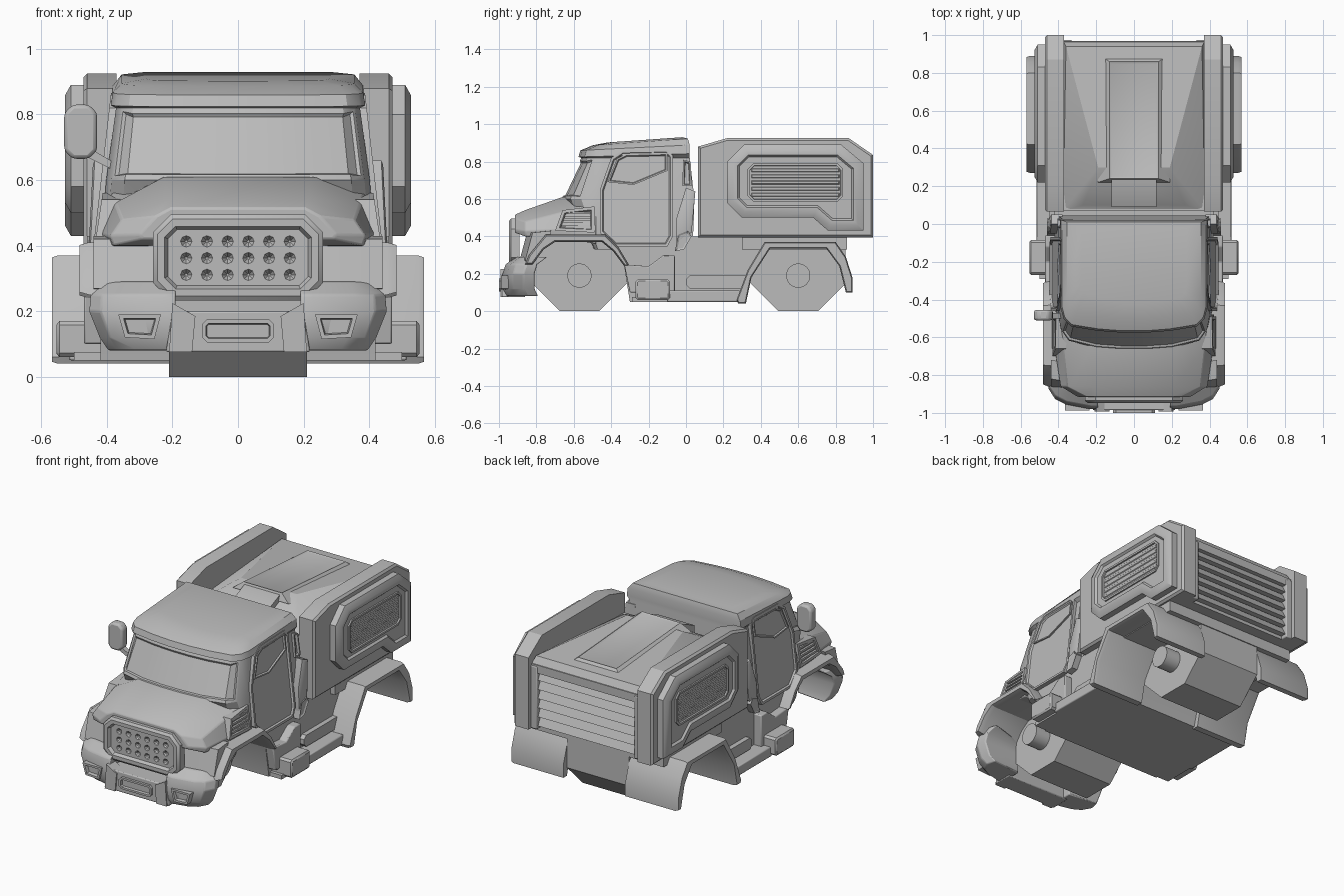
import bpy, bmesh, math
from mathutils import Vector

cube = bpy.data.objects.get("Cube")
if cube:
    bpy.data.objects.remove(cube, do_unlink=True)

grey = bpy.data.materials.new("body_grey")
grey.use_nodes = True
grey.diffuse_color = (0.5, 0.5, 0.5, 1)
grey.node_tree.nodes["Principled BSDF"].inputs["Base Color"].default_value = (0.5, 0.5, 0.5, 1)


def finish(name, bm, mirror=False, bevel=0.0):
    bmesh.ops.recalc_face_normals(bm, faces=bm.faces)
    me = bpy.data.meshes.new(name)
    bm.to_mesh(me)
    bm.free()
    me.materials.append(grey)
    ob = bpy.data.objects.new(name, me)
    bpy.context.collection.objects.link(ob)
    if bevel:
        mod = ob.modifiers.new("bevel", "BEVEL")
        mod.width, mod.segments, mod.limit_method = bevel, 2, "ANGLE"
    if mirror:
        ob.modifiers.new("mirror", "MIRROR")
    return ob


def loft_bm(rings):
    """Skin equal-length closed rings and cap both ends."""
    bm = bmesh.new()
    rows = [[bm.verts.new(p) for p in r] for r in rings]
    n = len(rows[0])
    for a, b in zip(rows, rows[1:]):
        for i in range(n):
            bm.faces.new((a[i], a[(i + 1) % n], b[(i + 1) % n], b[i]))
    bm.faces.new(rows[0])
    bm.faces.new(rows[-1])
    bmesh.ops.recalc_face_normals(bm, faces=bm.faces)
    return bm


def inset(bm, direction, steps):
    """Step the face that looks along direction in or out."""
    d = Vector(direction)
    bm.normal_update()
    face = max(bm.faces, key=lambda f: (f.normal.dot(d) > 0.8) * (2 + f.calc_center_median().dot(d)))
    for thick, depth in steps:
        bmesh.ops.inset_individual(bm, faces=[face], thickness=thick, depth=depth, use_even_offset=True)


def side(name, pts, x0, x1, lean=0.0, steps=(), bevel=0.0, mirror=True):
    """Prism from a (y, z) outline, extruded along x, leaning inward with height."""
    bm = loft_bm([[(x - lean * (z - 0.4), y, z) for y, z in pts] for x in (x0, x1)])
    inset(bm, (1, 0, 0), steps)
    return finish(name, bm, mirror, bevel)


def front(name, pts, y0, y1, steps=(), bevel=0.0, mirror=False):
    """Prism from an (x, z) outline, extruded along y; y0 is the front."""
    bm = loft_bm([[(x, y, z) for x, z in pts] for y in (y1, y0)])
    inset(bm, (0, -1, 0), steps)
    return finish(name, bm, mirror, bevel)


def rect(a0, a1, b0, b1, c=0.0):
    if not c:
        return [(a0, b0), (a1, b0), (a1, b1), (a0, b1)]
    return [(a0 + c, b0), (a1 - c, b0), (a1, b0 + c), (a1, b1 - c),
            (a1 - c, b1), (a0 + c, b1), (a0, b1 - c), (a0, b0 + c)]


def both(half):
    """Complete a half ring by reflecting it across x."""
    return half + [(-p[0], p[1], p[2]) for p in reversed(half)]


def tube(name, x0, x1, r, y, z, n, mirror=False):
    pts = [(y + r * math.cos(t), z + r * math.sin(t))
           for t in (2 * math.pi * (i + 0.5) / n for i in range(n))]
    return side(name, pts, x0, x1, mirror=mirror)


# Cab: stacked plan outlines with a bowed front and a roof that rises to the back
def plan(z, w, yf, yb, corner, rise=0.0):
    half = [(w, yb), (w, yf + corner), (w * 0.96, yf + corner * 0.55),
            (w * 0.86, yf + corner * 0.25), (w * 0.5, yf + 0.01), (w * 0.17, yf)]
    return both([(x, y, z + rise * (y + 0.55)) for x, y in half])


cab = loft_bm([plan(0.33, 0.41, -0.5, 0.03, 0.05), plan(0.44, 0.415, -0.56, 0.04, 0.1),
               plan(0.6, 0.402, -0.665, 0.045, 0.19), plan(0.82, 0.372, -0.56, 0.02, 0.13),
               plan(0.825, 0.388, -0.575, 0.02, 0.13, 0.03), plan(0.86, 0.382, -0.565, 0.02, 0.13, 0.05),
               plan(0.883, 0.355, -0.5, 0.01, 0.12, 0.07), plan(0.893, 0.28, -0.42, -0.02, 0.1, 0.07)])
cab.normal_update()
glass = [f for f in cab.faces if f.normal.y < -0.5 and 0.68 < f.calc_center_median().z < 0.74]
bmesh.ops.inset_region(cab, faces=glass, thickness=0.018, depth=0.0)
bmesh.ops.inset_region(cab, faces=glass, thickness=0.008, depth=-0.01)
finish("cab", cab)


# Hood: cross-sections from windshield to nose
def hood_ring(y, top, shoulder, low, base):
    return both([(base[0], y, base[1]), (low[0], y, low[1]), (shoulder[0], y, shoulder[1]), (top[0], y, top[1])])


finish("hood", loft_bm([hood_ring(-0.48, (0.23, 0.61), (0.39, 0.58), (0.425, 0.44), (0.42, 0.36)),
                        hood_ring(-0.66, (0.225, 0.61), (0.375, 0.53), (0.42, 0.44), (0.41, 0.39)),
                        hood_ring(-0.86, (0.215, 0.54), (0.355, 0.48), (0.39, 0.43), (0.38, 0.4)),
                        hood_ring(-0.915, (0.205, 0.515), (0.25, 0.49), (0.3, 0.435), (0.29, 0.42))]), bevel=0.006)

# Grille plate with cone-shaped holes
grille = front("grille", rect(-0.26, 0.26, 0.232, 0.495, 0.055), -0.935, -0.89,
               [(0.014, 0.012), (0.022, 0), (0.01, -0.02)])
holes = bmesh.new()
for i in range(6):
    for j in range(3):
        ret = bmesh.ops.create_cone(holes, cap_ends=True, segments=8, radius1=0.004, radius2=0.021, depth=0.024)
        for v in ret["verts"]:
            x, y, z = v.co
            v.co = (x - 0.158 + i * 0.0632, -0.92 - z, y + 0.311 + j * 0.051)
cutter = finish("grille_cutter", holes)
cutter.hide_render = True
cut = grille.modifiers.new("holes", "BOOLEAN")
cut.object, cut.solver = cutter, "EXACT"
bpy.context.view_layer.objects.active = grille
bpy.ops.object.modifier_apply(modifier="holes")
bpy.data.objects.remove(cutter, do_unlink=True)


# Bumper: wrapped corners either side of a lower centre
def bumper_ring(z, s, push):
    outer = [(0.44, -0.81), (0.455, -0.87), (0.42, -0.925), (0.36, -0.955), (0.23, -0.98)]
    return [(x * s, y + push, z) for x, y in outer] + [(0.19, -0.98 + push, z), (0.19, -0.81, z)]


finish("bumper_corner", loft_bm([bumper_ring(0.08, 0.87, 0.02), bumper_ring(0.12, 0.93, 0), bumper_ring(0.2, 1.0, 0),
                                 bumper_ring(0.25, 0.99, 0.015), bumper_ring(0.29, 0.94, 0.07)]), True, 0.006)
front("bumper_centre", [(-0.22, 0.075), (0.22, 0.075), (0.2, 0.2), (-0.2, 0.2)], -0.985, -0.86, bevel=0.006)
front("bumper_slot", rect(-0.11, 0.11, 0.105, 0.175, 0.015), -1.0, -0.97, [(0.012, 0), (0.004, -0.02)])
for s in (1, -1):
    lamp = [(0.235 * s, 0.19), (0.365 * s, 0.19), (0.345 * s, 0.12), (0.255 * s, 0.115)]
    front("headlight", lamp, -0.988, -0.93, [(0.012, 0), (0.004, -0.02)])
    front("bumper_post", [(0.14 * s, 0.075), (0.21 * s, 0.075), (0.2 * s, 0.225), (0.13 * s, 0.185)], -0.993, -0.92)

# Wheel arches
side("front_fender", [(-0.86, 0.25), (-0.84, 0.3), (-0.75, 0.41), (-0.43, 0.41), (-0.36, 0.34), (-0.3, 0.24),
                      (-0.33, 0.24), (-0.39, 0.32), (-0.45, 0.37), (-0.7, 0.37), (-0.76, 0.33), (-0.82, 0.25)],
     0.21, 0.455, steps=[(0.008, 0.028)])
finish("fender_cowl", loft_bm([[(x, y - f, z) for y, z in ((-0.86, 0.27), (-0.82, 0.26), (-0.74, 0.36), (-0.72, 0.43), (-0.82, 0.42))]
                               for x, f in ((0.0, 0.03), (0.26, 0.03), (0.44, 0.0))]), True)
side("rear_fender", [(0.28, 0.04), (0.32, 0.04), (0.35, 0.18), (0.45, 0.335), (0.75, 0.335), (0.82, 0.24),
                     (0.855, 0.1), (0.89, 0.1), (0.89, 0.18), (0.855, 0.29), (0.8, 0.37), (0.42, 0.37),
                     (0.33, 0.22), (0.27, 0.06)], 0.21, 0.55, steps=[(0.006, 0.018)])

# Wheel housings and axle stubs
for label, y in (("front", -0.57), ("rear", 0.6)):
    tube(label + "_housing", -0.21, 0.21, 0.275, y, 0.254, 8)
    tube(label + "_axle", 0.2, 0.31, 0.065, y, 0.19, 20, True)

# Chassis, steps and tanks
side("underbody", [(-0.3, 0.05), (0.29, 0.05), (0.33, 0.2), (0.4, 0.33), (0.4, 0.4), (-0.4, 0.4), (-0.34, 0.3)],
     -0.42, 0.42, mirror=False)
side("rear_floor", rect(0.3, 0.86, 0.33, 0.41), -0.45, 0.45, mirror=False)
side("side_rail", rect(-0.1, 0.29, 0.05, 0.11), 0.3, 0.515, bevel=0.006)
side("floor_plate", rect(-0.29, 0.28, 0.05, 0.075), -0.5, 0.5, mirror=False)
side("tank", rect(-0.27, -0.085, 0.06, 0.17, 0.012), 0.4, 0.545, steps=[(0.01, 0.008)])
side("tank_cover", [(-0.33, 0.25), (-0.3, 0.1), (-0.06, 0.1), (-0.06, 0.3), (-0.12, 0.3), (-0.2, 0.24)], 0.4, 0.47, bevel=0.006)
side("sill_pipe", rect(0.0, 0.34, 0.12, 0.19, 0.02), 0.4, 0.45)

# Doors with inset windows
side("door", [(-0.46, 0.65), (-0.4, 0.82), (-0.34, 0.86), (-0.1, 0.865), (-0.07, 0.83), (-0.07, 0.4),
              (-0.1, 0.345), (-0.38, 0.345), (-0.46, 0.42)], 0.36, 0.441, 0.115, [(0.014, 0), (0.006, -0.01)])
side("door_window", [(-0.42, 0.69), (-0.37, 0.815), (-0.32, 0.84), (-0.1, 0.845), (-0.1, 0.75), (-0.28, 0.675)],
     0.37, 0.44, 0.115, [(0.008, 0), (0.005, -0.008)])
side("rear_pillar", [(-0.05, 0.36), (0.03, 0.42), (0.05, 0.64), (0.0, 0.66), (-0.05, 0.5)], 0.39, 0.45, 0.05, [(0.01, 0.005)])
side("pillar_window", [(-0.02, 0.67), (0.03, 0.67), (0.025, 0.8), (-0.015, 0.81)], 0.37, 0.435, 0.11, [(0.008, 0), (0.004, -0.015)])
side("sill_catch", [(-0.06, 0.32), (-0.01, 0.33), (0.03, 0.4), (0.01, 0.43), (-0.04, 0.41)], 0.4, 0.46, steps=[(0.01, -0.006)])

# Hood side vents
side("hood_vent", [(-0.7, 0.43), (-0.49, 0.42), (-0.49, 0.56), (-0.66, 0.54)], 0.38, 0.437, 0.15, [(0.016, 0), (0.006, -0.015)])
for i in range(4):
    z = 0.45 + i * 0.023
    side("hood_slat", rect(-0.665 + i * 0.008, -0.51, z, z + 0.011), 0.38, 0.434, 0.15)

# Wing mirror on one side only
bm = loft_bm([[(x, y, z) for x, z in rect(-0.53, -0.43, 0.665, 0.83, 0.025)] for y in (-0.455, -0.51)])
finish("wing_mirror", bm, bevel=0.012)
front("mirror_arm", [(-0.46, 0.67), (-0.44, 0.69), (-0.38, 0.655), (-0.39, 0.635)], -0.5, -0.47)

# Cargo box: core, sloped deck and raised spine with a front ramp
side("cargo_core", rect(0.07, 0.93, 0.395, 0.76), -0.4, 0.4, mirror=False)
deck = bmesh.new()
for x, y, z in ((0.375, 0.97, 0.78), (0.36, 0.94, 0.83), (0.19, 0.3, 0.88), (0.27, 0.1, 0.78), (0.375, 0.07, 0.75), (0.375, 0.97, 0.74)):
    for s in (1, -1):
        deck.verts.new((s * x, y, z))
bmesh.ops.convex_hull(deck, input=deck.verts)
finish("cargo_deck", deck)
spine = loft_bm([[(s * (0.19 - k * 0.06), y, z - 0.03 + k * 0.045) for s, y, z in
                  ((1, 0.22 + k * 0.02, 0.88), (1, 0.9 - k * 0.04, 0.835), (-1, 0.9 - k * 0.04, 0.835), (-1, 0.22 + k * 0.02, 0.88))]
                 for k in (0, 1)])
inset(spine, (0, 0, 1), [(0.012, -0.006)])
finish("deck_spine", spine)
side("spine_ramp", [(0.09, 0.75), (0.3, 0.75), (0.3, 0.88), (0.24, 0.885), (0.09, 0.82)], -0.12, 0.12, mirror=False)

# Cargo side walls and vented panels
side("cargo_wall", [(0.065, 0.395), (1.0, 0.395), (1.0, 0.835), (0.87, 0.925), (0.22, 0.925), (0.065, 0.88)],
     0.37, 0.46, steps=[(0.012, 0.012)])
side("cargo_panel", [(0.22, 0.58), (0.22, 0.8), (0.31, 0.89), (0.83, 0.89), (0.95, 0.79), (0.95, 0.43),
                     (0.76, 0.43), (0.68, 0.5), (0.3, 0.5)], 0.46, 0.51, steps=[(0.03, 0.017), (0.025, 0), (0.01, -0.012)])
side("vent_frame", rect(0.33, 0.84, 0.585, 0.79, 0.03), 0.47, 0.524, steps=[(0.012, 0), (0.005, -0.03)])
for i in range(5):
    z = 0.612 + i * 0.033
    side("vent_slat", [(0.35, z), (0.82, z), (0.82, z + 0.02), (0.35, z + 0.02)], 0.48, 0.515, 0.0, [(0.004, 0.004)])

# Louvred tailgate
for i in range(6):
    z = 0.415 + i * 0.056
    side("tail_louvre", [(0.92, z), (0.965, z), (0.94, z + 0.05), (0.92, z + 0.05)], -0.33, 0.33, mirror=False)
side("tail_frame", rect(0.9, 0.975, 0.395, 0.78), 0.33, 0.38, bevel=0.006)
side("tail_lintel", rect(0.9, 0.97, 0.75, 0.79), -0.38, 0.38, mirror=False)

# Smooth shading with sharp edges kept
for ob in bpy.context.scene.objects:
    ob.select_set(ob.type == "MESH")
bpy.context.view_layer.objects.active = grille
bpy.ops.object.shade_smooth_by_angle(angle=math.radians(30))
